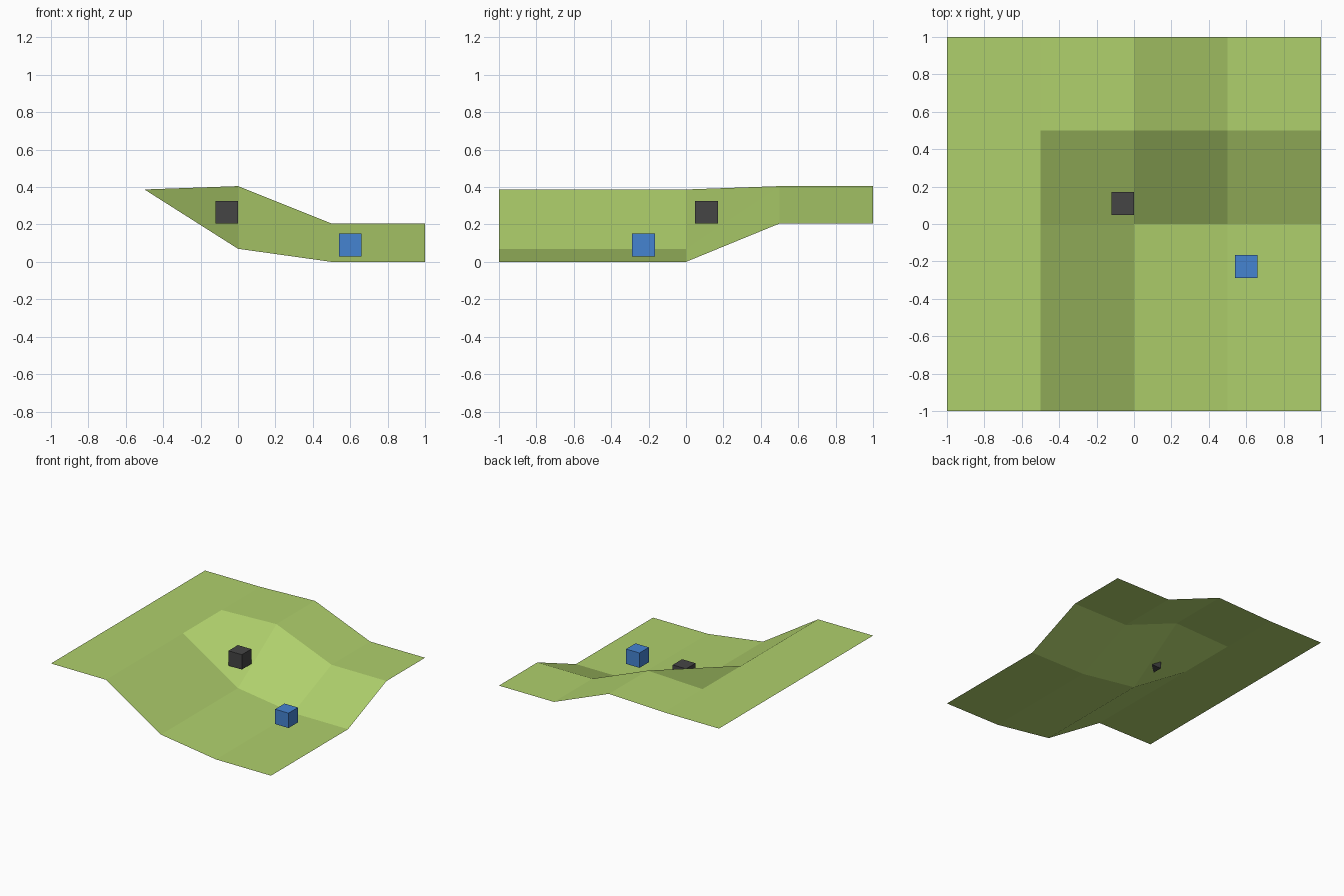
import bpy
import bmesh

if "Cube" in bpy.data.objects:
    bpy.data.objects.remove(bpy.data.objects["Cube"])


def material(name, rgb):
    m = bpy.data.materials.new(name)
    m.diffuse_color = (*rgb, 1.0)
    m.use_nodes = True
    m.node_tree.nodes["Principled BSDF"].inputs["Base Color"].default_value = m.diffuse_color
    return m


def add_object(name, bm, mat):
    mesh = bpy.data.meshes.new(name)
    bm.to_mesh(mesh)
    bm.free()
    mesh.materials.append(mat)
    ob = bpy.data.objects.new(name, mesh)
    bpy.context.collection.objects.link(ob)
    return ob


grass = material("grass green", (0.43, 0.63, 0.15))
charcoal = material("charcoal", (0.06, 0.06, 0.06))
blue = material("blue", (0.06, 0.23, 0.64))

# Terrain sheet: low front profile, rising to a high back profile
steps = (-1.0, -0.5, 0.0, 0.5, 1.0)
front_profile = (0.387, 0.387, 0.07, 0.0, 0.0)
back_profile = (0.387, 0.387, 0.405, 0.205, 0.205)
bm = bmesh.new()
rows = [[bm.verts.new((x, y, z)) for x, z in
         zip(steps, front_profile if y <= 0 else back_profile)] for y in steps]
for near, far in zip(rows, rows[1:]):
    for i in range(4):
        bm.faces.new((near[i], near[i + 1], far[i + 1], far[i]))
add_object("terrain", bm, grass)


# Floating marker cubes
def marker(name, centre, mat, size=0.122):
    cube = bmesh.new()
    bmesh.ops.create_cube(cube, size=size)
    add_object(name, cube, mat).location = centre


marker("dark_cube", (-0.06, 0.11, 0.265), charcoal)
marker("blue_cube", (0.60, -0.227, 0.09), blue)
